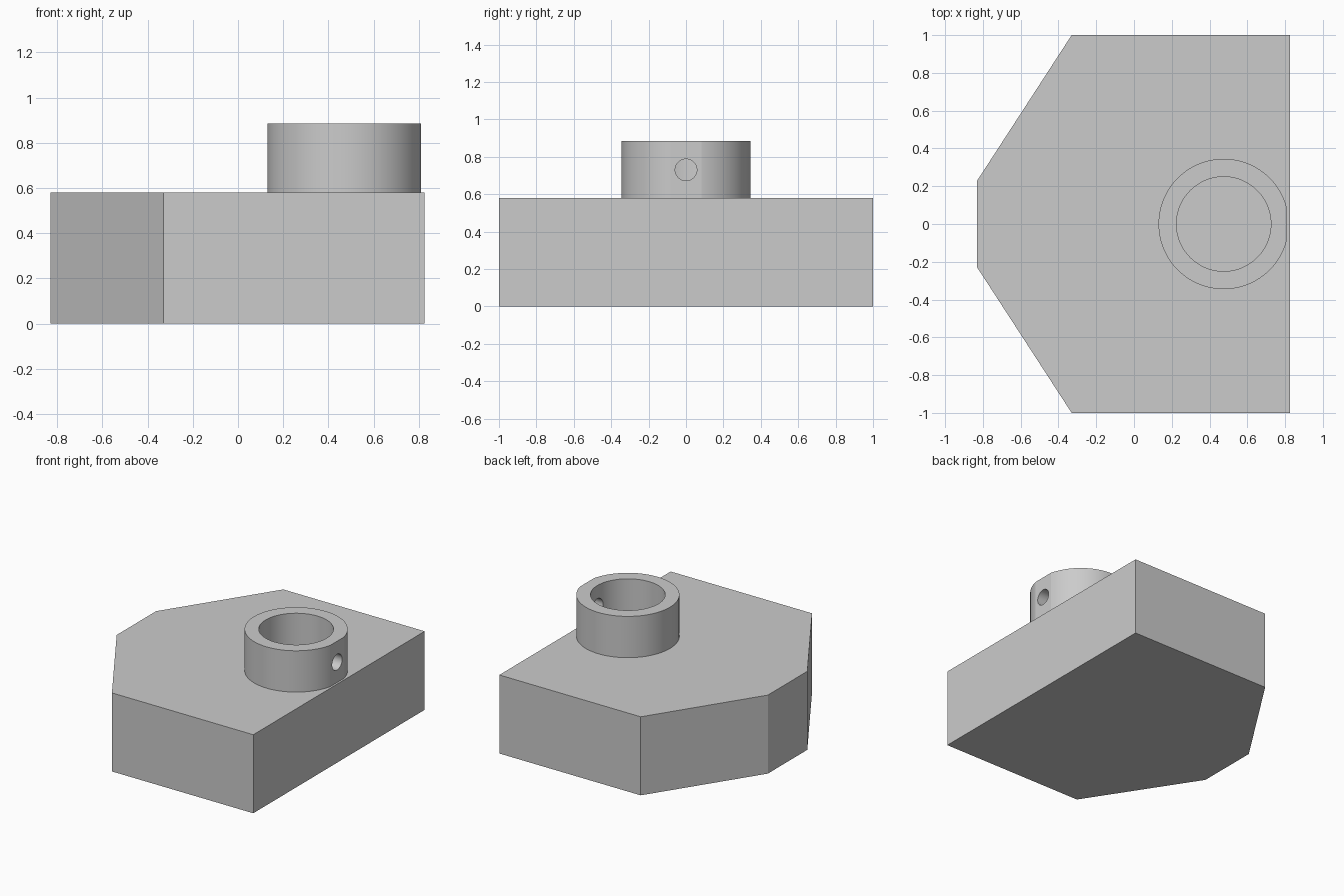
import bpy, bmesh
from math import radians
from mathutils import Matrix

cube = bpy.data.objects.get("Cube")
if cube:
    bpy.data.objects.remove(cube, do_unlink=True)

grey = bpy.data.materials.new("plain grey")
grey.use_nodes = True
grey.diffuse_color = (0.6, 0.6, 0.6, 1)
grey.node_tree.nodes["Principled BSDF"].inputs["Base Color"].default_value = (0.6, 0.6, 0.6, 1)

BASE_TOP, RING_TOP = 0.58, 0.885
RING_X = 0.475


def add_object(name, bm):
    bmesh.ops.recalc_face_normals(bm, faces=bm.faces)
    mesh = bpy.data.meshes.new(name)
    bm.to_mesh(mesh)
    bm.free()
    mesh.materials.append(grey)
    obj = bpy.data.objects.new(name, mesh)
    bpy.context.scene.collection.objects.link(obj)
    return obj


def cylinder(name, radius, length, centre, sideways=False, sides=96):
    bm = bmesh.new()
    turn = Matrix.Rotation(radians(90), 4, 'Y') if sideways else Matrix()
    bmesh.ops.create_cone(bm, cap_ends=True, segments=sides, radius1=radius, radius2=radius,
                          depth=length, matrix=Matrix.Translation(centre) @ turn)
    return add_object(name, bm)


def box(name, size, centre):
    bm = bmesh.new()
    bmesh.ops.create_cube(bm, size=1, matrix=Matrix.Translation(centre) @ Matrix.Diagonal((*size, 1)))
    return add_object(name, bm)


def cut(target, cutter):
    cutter.hide_render = True
    mod = target.modifiers.new("cut", 'BOOLEAN')
    mod.operation, mod.solver, mod.object = 'DIFFERENCE', 'EXACT', cutter
    bpy.context.view_layer.objects.active = target
    bpy.ops.object.modifier_apply(modifier=mod.name)
    bpy.data.objects.remove(cutter, do_unlink=True)


# Base block: half outline mirrored across y, then extruded upward
half = [(0.825, 1.0), (-0.33, 1.0), (-0.83, 0.23)]
outline = half + [(x, -y) for x, y in reversed(half)]
bm = bmesh.new()
floor = bm.faces.new([bm.verts.new((x, y, 0)) for x, y in outline])
raised = bmesh.ops.extrude_face_region(bm, geom=[floor], use_keep_orig=True)["geom"]
bmesh.ops.translate(bm, vec=(0, 0, BASE_TOP),
                    verts=[v for v in raised if isinstance(v, bmesh.types.BMVert)])
add_object("base_block", bm)

# Collar, sunk slightly into the block
bottom = BASE_TOP - 0.01
middle = (RING_X, 0, (bottom + RING_TOP) / 2)
collar = cylinder("collar", 0.345, RING_TOP - bottom, middle)

# Bore, side flat and set screw hole
cut(collar, cylinder("bore_cutter", 0.25, 1, middle))
cut(collar, box("flat_cutter", (0.2, 1, 1), (0.91, 0, 0.73)))
cut(collar, cylinder("screw_hole_cutter", 0.058, 0.4, (0.75, 0, 0.73), sideways=True, sides=48))

bpy.ops.object.select_all(action='DESELECT')
collar.select_set(True)
bpy.context.view_layer.objects.active = collar
bpy.ops.object.shade_smooth_by_angle(angle=radians(9))
